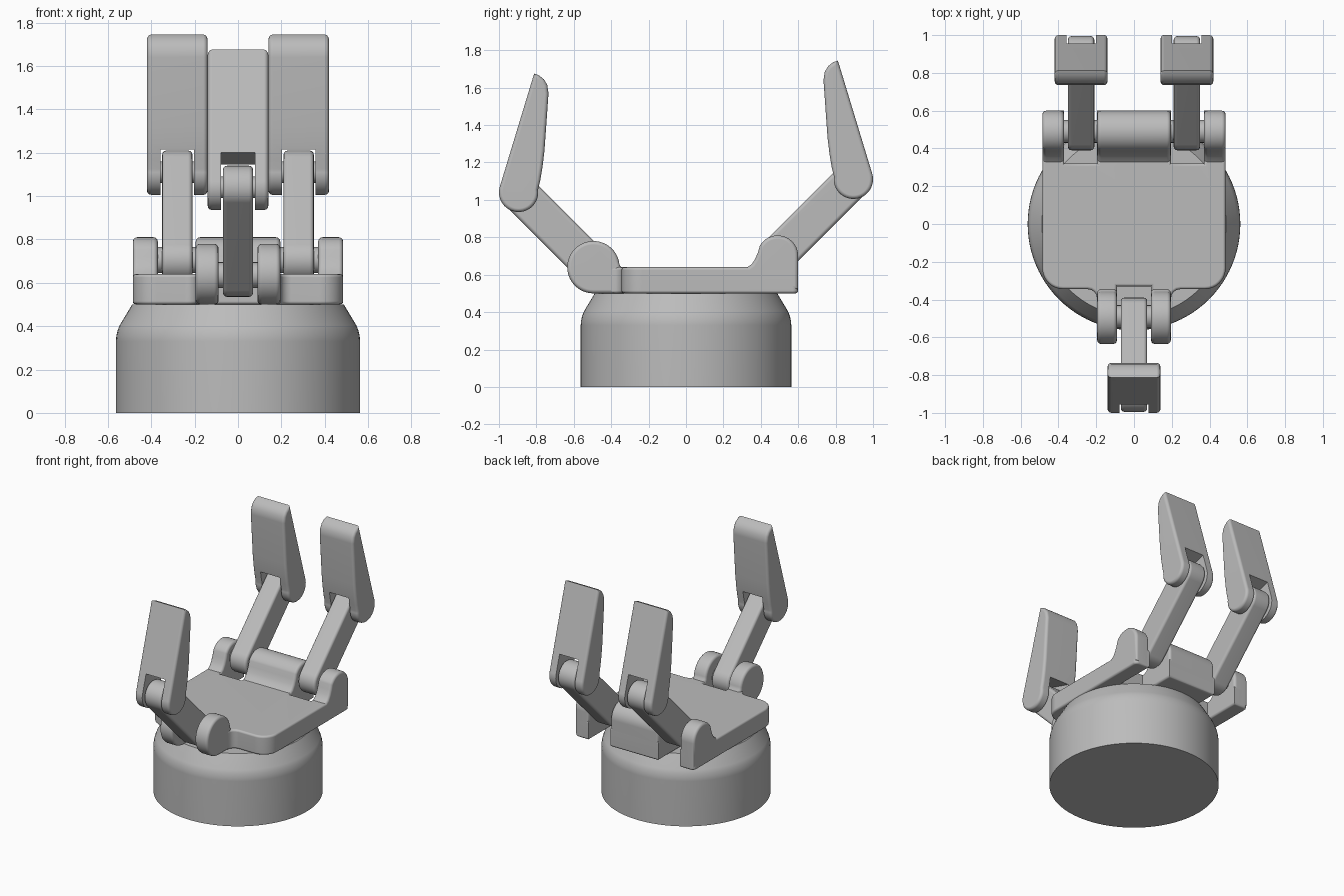
import bpy, bmesh, math
from mathutils import Vector

if "Cube" in bpy.data.objects:
    bpy.data.objects.remove(bpy.data.objects["Cube"])

grey = bpy.data.materials.new("light grey")
grey.diffuse_color = (0.5, 0.5, 0.5, 1)
grey.use_nodes = True
grey.node_tree.nodes["Principled BSDF"].inputs["Base Color"].default_value = grey.diffuse_color


def arc(cx, cy, r, a0, a1, n=16):
    return [(cx + r * math.cos(math.radians(a0 + (a1 - a0) * i / n)),
             cy + r * math.sin(math.radians(a0 + (a1 - a0) * i / n))) for i in range(n + 1)]


def prism(name, pts, lo, hi, bevel=0.02, axis="X"):
    """Extrude a 2D outline (yz along X, or xy along Z) and round its cap edges."""
    bm = bmesh.new()

    def put(p, d):
        return bm.verts.new((d, p[0], p[1]) if axis == "X" else (p[0], p[1], d))
    a, b = [put(p, lo) for p in pts], [put(p, hi) for p in pts]
    caps = [bm.faces.new(a), bm.faces.new(b)]
    n = len(pts)
    for i in range(n):
        j = (i + 1) % n
        bm.faces.new((a[i], a[j], b[j], b[i]))
    bmesh.ops.recalc_face_normals(bm, faces=bm.faces[:])
    if bevel:
        edges = list({e for f in caps for e in f.edges})
        bmesh.ops.bevel(bm, geom=edges, offset=bevel, segments=3, profile=0.5,
                        affect='EDGES', clamp_overlap=False)
    return finish(name, bm)


def finish(name, bm):
    me = bpy.data.meshes.new(name)
    bm.to_mesh(me)
    bm.free()
    me.materials.append(grey)
    ob = bpy.data.objects.new(name, me)
    bpy.context.collection.objects.link(ob)
    return ob


def lathe(name, profile, steps=96):
    bm = bmesh.new()
    vs = [bm.verts.new((r, 0, z)) for r, z in profile]
    es = [bm.edges.new(p) for p in zip(vs, vs[1:])]
    bmesh.ops.spin(bm, geom=vs + es, cent=(0, 0, 0), axis=(0, 0, 1),
                   angle=math.tau, steps=steps, use_duplicate=False)
    bmesh.ops.remove_doubles(bm, verts=bm.verts[:], dist=1e-5)
    bmesh.ops.recalc_face_normals(bm, faces=bm.faces[:])
    return finish(name, bm)


# Round base with a tapered shoulder
lathe("base", [(0, 0), (0.563, 0), (0.563, 0.33), (0.561, 0.355), (0.555, 0.38),
               (0.545, 0.405), (0.488, 0.5), (0, 0.5)])

# Palm plate with two rear slots and a front notch
half = [(0.09, -0.33), (0.09, -0.40), (0.195, -0.40)]
half += arc(0.245, -0.395, 0.05, 180, 90, 4)[1:]
half += arc(0.375, -0.235, 0.11, -90, 0, 8)
half += arc(0.455, 0.57, 0.03, 0, 90, 4)
half += [(0.37, 0.60), (0.37, 0.32), (0.195, 0.32), (0.195, 0.60)]
prism("palm", half + [(-x, y) for x, y in reversed(half)], 0.5, 0.64, 0.015, "Z")

# Rear hinge lugs
rear = arc(0.49, 0.70, 0.11, 0, 150, 18) + [
    (0.385, 0.72), (0.370, 0.685), (0.352, 0.657), (0.33, 0.642),
    (0.31, 0.62), (0.31, 0.52), (0.60, 0.52)]
for label, x0, x1 in (("left", -0.485, -0.37), ("middle", -0.195, 0.195), ("right", 0.37, 0.485)):
    prism("rear_lug_" + label, rear, x0, x1)

# Front hinge lugs
front = arc(-0.495, 0.64, 0.14, 5, 270, 32) + [(-0.37, 0.50), (-0.33, 0.52), (-0.33, 0.62)]
for label, s in (("left", -1), ("right", 1)):
    prism("front_lug_" + label, front, *sorted((s * 0.09, s * 0.195)))

# Finger outlines, drawn for the rear fingers
HINGE, KNUCKLE = (0.49, 0.705), (0.895, 1.11)
link = arc(*KNUCKLE, 0.1, -45, 135) + arc(*HINGE, 0.1, 135, 315)
tip = [(0.812, 1.745), (0.787, 1.736), (0.760, 1.715), (0.742, 1.685), (0.735, 1.64),
       (0.757, 1.33), (0.768, 1.24), (0.780, 1.17)] + arc(*KNUCKLE, 0.105, 172, 376, 24)
slot = [(0.68, 1.187), (1.05, 1.30), (1.05, 0.9), (0.68, 0.9)]


def finger(label, cx, s, dz):
    def place(pts):
        return [(s * y, z + dz) for y, z in pts]
    prism(label + "_lower_link", place(link), cx - 0.07, cx + 0.07)
    # Hinge and knuckle pins
    prism(label + "_hinge_pin", place(arc(*HINGE, 0.06, 0, 345, 23)), cx - 0.11, cx + 0.11, 0)
    prism(label + "_knuckle_pin", place(arc(*KNUCKLE, 0.05, 0, 345, 23)), cx - 0.1, cx + 0.1, 0)
    # Fingertip with a slot for the link
    pad = prism(label + "_fingertip", place(tip), cx - 0.14, cx + 0.14)
    cutter = prism("slot_cutter", place(slot), cx - 0.078, cx + 0.078, 0)
    cutter.hide_render = True
    mod = pad.modifiers.new("slot", 'BOOLEAN')
    mod.operation, mod.object, mod.solver = 'DIFFERENCE', cutter, 'EXACT'
    bpy.context.view_layer.objects.active = pad
    bpy.ops.object.modifier_apply(modifier=mod.name)
    bpy.data.objects.remove(cutter)


finger("rear_left", -0.28, 1, 0)
finger("rear_right", 0.28, 1, 0)
finger("front", 0, -1, -0.07)

# Smooth shading with crisp flats
for ob in bpy.context.scene.objects:
    ob.select_set(True)
    bpy.context.view_layer.objects.active = ob
bpy.ops.object.shade_smooth_by_angle(angle=math.radians(35))
for ob in bpy.context.scene.objects:
    ob.modifiers.new("flat_faces", 'WEIGHTED_NORMAL').keep_sharp = True
